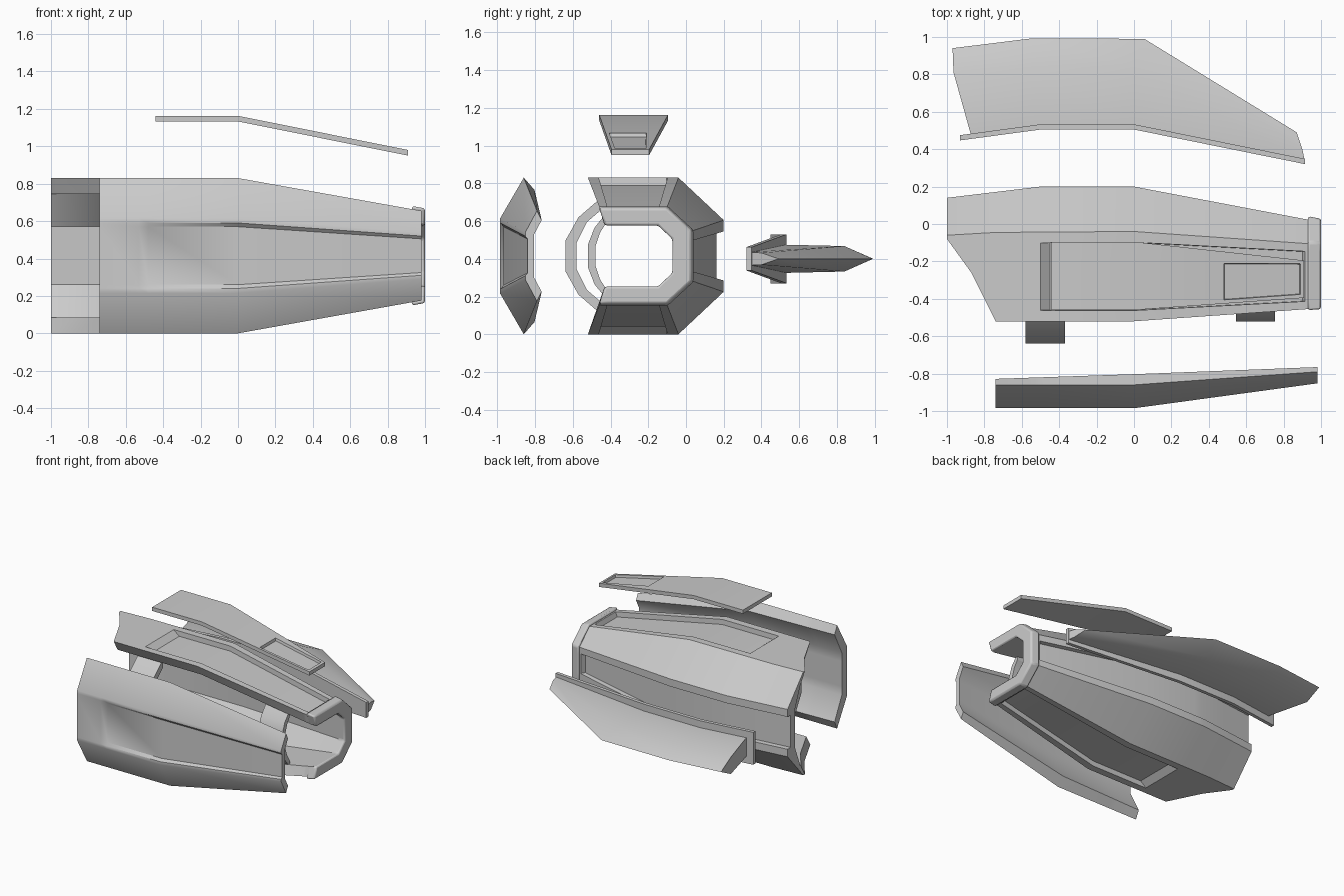
import bpy, bmesh, math

if "Cube" in bpy.data.objects:
    bpy.data.objects.remove(bpy.data.objects["Cube"])

ZC = 0.415  # height of the symmetry plane


def interp(x, table):
    """Piecewise linear lookup in [(x, value), ...]."""
    for (x0, v0), (x1, v1) in zip(table, table[1:]):
        if x <= x1:
            return v0 + (v1 - v0) * (x - x0) / (x1 - x0)
    return table[-1][1]


def loft(name, sections, bevel=0.0):
    """Skin closed sections of equal point count and cap both ends."""
    bm = bmesh.new()
    rings = [[bm.verts.new(p) for p in s] for s in sections]
    n = len(rings[0])
    for a, b in zip(rings, rings[1:]):
        for i in range(n):
            j = (i + 1) % n
            bm.faces.new((a[i], a[j], b[j], b[i]))
    bm.faces.new(rings[0])
    bm.faces.new(rings[-1][::-1])
    bmesh.ops.recalc_face_normals(bm, faces=bm.faces)
    me = bpy.data.meshes.new(name)
    bm.to_mesh(me)
    bm.free()
    ob = bpy.data.objects.new(name, me)
    bpy.context.collection.objects.link(ob)
    if bevel:
        m = ob.modifiers.new("soft_edges", 'BEVEL')
        m.width, m.segments, m.limit_method = bevel, 2, 'ANGLE'
    bpy.ops.object.select_all(action='DESELECT')
    ob.select_set(True)
    bpy.context.view_layer.objects.active = ob
    bpy.ops.object.shade_smooth_by_angle(angle=math.radians(32))
    return ob


def mirrored(x, outer, inner):
    """C-shaped section: half outlines of (y, half height), mirrored about ZC."""
    half = inner[::-1] + outer
    return ([(x, y, ZC + h) for y, h in half]
            + [(x, y, ZC - h) for y, h in half[::-1]])


# Body shell: C-shaped octagonal sleeve with grooves on top, bottom and back
FRONT = [(-1, -.08), (-.87, -.26), (-.74, -.52), (0, -.52), (1, -.45)]
CORNER = [(-1, -.06), (-.74, -.045), (0, -.04), (1, -.11)]
BACK = [(-1, .14), (-.5, .2), (0, .2), (1, .01)]
HIGH = [(-1, .415), (0, .415), (1, .235)]
SIDE = [(-1, .19), (0, .19), (1, .125)]
GROOVE = [(-1, .13), (0, .13), (1, .075)]


def shell_section(x, top_d, back_d, grow=0.0):
    yf, yc, yb = (interp(x, t) for t in (FRONT, CORNER, BACK))
    h, hs, hg = (interp(x, t) for t in (HIGH, SIDE, GROOVE))
    t = .095 if x < .9 else .085
    a, b = yf + (yc - yf) * .12, yf + (yc - yf) * .88
    H = h + grow
    outer = [(yf - grow / 2, H), (a, H), (a + .002, H - top_d), (b - .002, H - top_d),
             (b, H), (yc + grow / 2, H), (yb + grow, hs + grow / 2),
             (yb + grow, hg), (yb + grow - back_d, hg - .002)]
    yi = yf + .05 if x < .5 else yf + .02
    inner = [(yi, h - t + .01), (max(yc - .04, yi + .005), h - t + .01),
             (yb - t, hs - .035)]
    return mirrored(x, outer, inner)


loft("body_shell", [shell_section(x, t, b) for x, t, b in (
    (-1, 0, .037), (-.87, 0, .037), (-.74, 0, .037), (-.5, 0, .037),
    (-.45, .04, .037), (0, .04, .037), (.9, .04, .037), (.915, 0, 0), (.97, 0, 0))])

# Collar at the narrow end
loft("end_collar", [shell_section(x, 0, 0, .018) for x in (.93, 1)], bevel=.012)


# Bands bridging the open front of the sleeve
def band(name, x0, x1, outer, inner):
    loft(name, [mirrored(x, outer, inner) for x in (x0, x1)])


band("wide_band", -.58, -.37,
     [(-.42, .335), (-.57, .205), (-.64, .08)], [(-.42, .27), (-.525, .18), (-.58, .07)])
band("narrow_band", .545, .755,
     [(-.42, .23), (-.485, .15), (-.52, .06)], [(-.42, .18), (-.455, .125), (-.48, .05)])


# Front cover, floating ahead of the sleeve
def cover_section(x, r):
    k = max(0, x) / .98
    mix = lambda p, q: tuple(u + (v - u) * k for u, v in zip(p, q))
    j = (x + .74) / .74 if x < 0 else 1
    outer = [mix((-.86, .415), (-.79, .24)), mix((-.985, .2), (-.852, .125)),
             mix((-.985, .175), (-.852, .105)), mix((-.985 + r, .155), (-.852 + r, .09))]
    inner = [mix((-.828 + .025 * j, .35), (-.765, .19)), mix((-.92, .17), (-.805, .115)),
             mix((-.92, .1), (-.805, .07))]
    return mirrored(x, outer, inner)


loft("front_cover", [cover_section(x, r) for x, r in (
    (-.74, 0), (-.53, 0), (-.48, .018), (0, .018), (.98, .012))])

# Top plate with a shallow rectangular pocket near the narrow end
TOP_Z = [(-1, 1.163), (0, 1.163), (.91, .98)]
Y0 = [(-1, -.46), (0, -.46), (.91, -.395)]
Y1 = [(-1, -.095), (0, -.095), (.91, -.195)]


def plate_section(x, d):
    z, a, b = (interp(x, t) for t in (TOP_Z, Y0, Y1))
    p, q = a + .02, min(b - .02, -.21)
    return [(x, a, z - .03), (x, a, z), (x, p, z), (x, p + .003, z - d),
            (x, q - .003, z - d), (x, q, z), (x, b, z), (x, b, z - .03)]


loft("top_plate", [plate_section(x, d) for x, d in (
    (-.44, 0), (0, 0), (.48, 0), (.485, .02), (.885, .02), (.89, 0), (.91, 0))])

# Fin base strip behind the sleeve
loft("fin_base", [[(x, y, ZC - .015 - w), (x, y, ZC - .015 + w),
                   (x, y + .028, ZC - .015 + w), (x, y + .028, ZC - .015 - w)]
                  for x, y, w in ((-.93, .447, .13), (-.5, .505, .13),
                                  (0, .505, .13), (.915, .32, .062))])

# Fin blade: flat sides with a tapered outer edge
BLADE = [  # base xy, shoulder xy, tip xy, half thickness
    ((-.87, .47), (-.965, .81), (-.97, .94), .075),
    ((-.55, .51), (-.55, .84), (-.55, .992), .075),
    ((0, .51), (0, .84), (.055, .99), .075),
    ((.915, .33), (.90, .40), (.87, .49), .035)]
loft("fin_blade", [[(*b, ZC - .015 - w), (*s, ZC - .015 - w * .9), (*t, ZC - .015),
                    (*s, ZC - .015 + w * .9), (*b, ZC - .015 + w)]
                   for b, s, t, w in BLADE])
